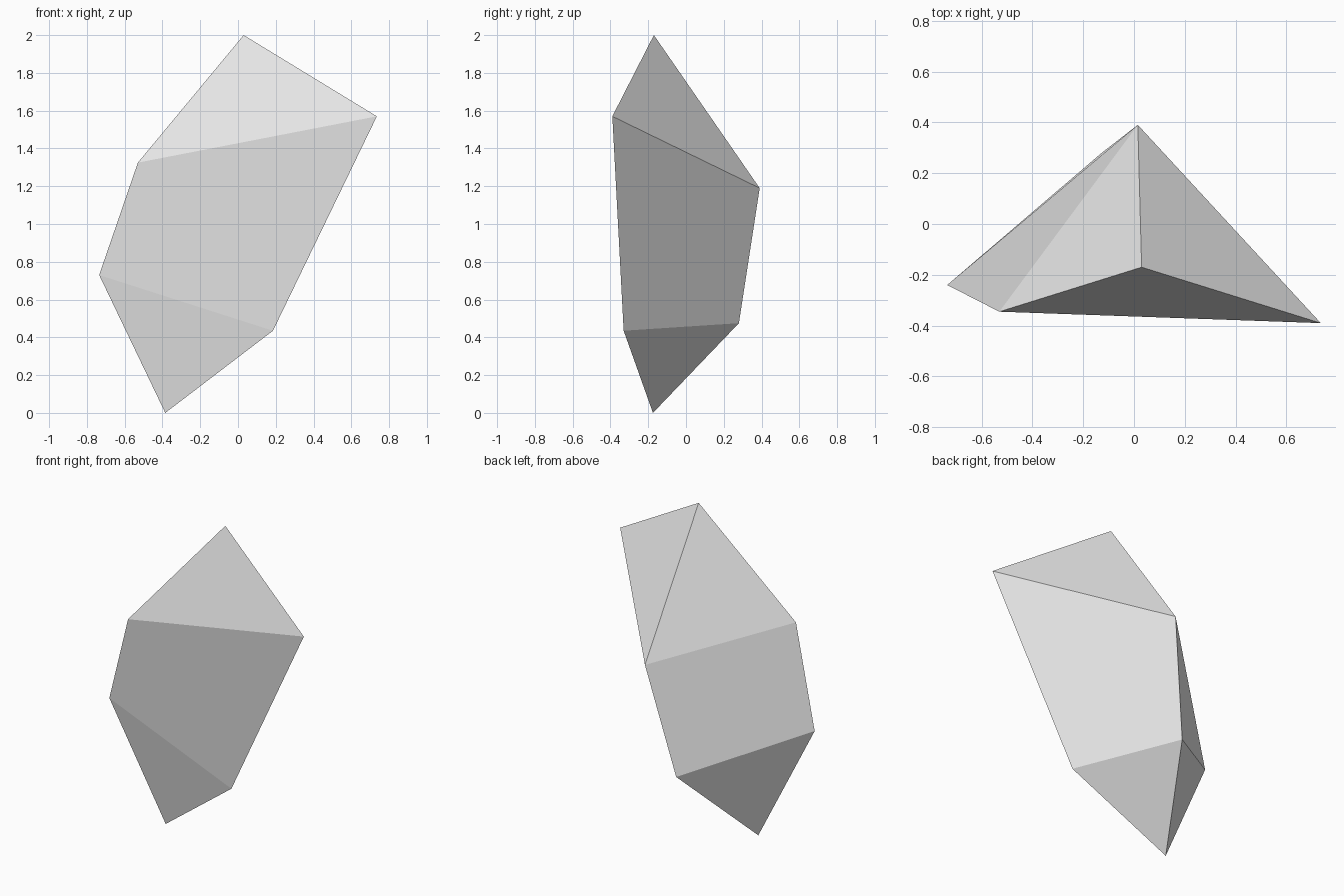
import bpy
import bmesh

cube = bpy.data.objects.get("Cube")
if cube:
    bpy.data.objects.remove(cube, do_unlink=True)

# Plain pale grey stone
stone = bpy.data.materials.new("pale grey stone")
stone.use_nodes = True
grey = (0.8, 0.8, 0.8, 1.0)
stone.diffuse_color = grey
stone.node_tree.nodes["Principled BSDF"].inputs["Base Color"].default_value = grey

# Two tips and two skewed triangular rings, counter-clockwise from the front left
top_tip = (0.03, -0.17, 2.0)
upper_ring = [(-0.53, -0.345, 1.325), (0.735, -0.39, 1.57), (0.015, 0.39, 1.19)]
lower_ring = [(-0.735, -0.24, 0.73), (0.185, -0.33, 0.435), (-0.127, 0.28, 0.475)]
bottom_tip = (-0.385, -0.175, 0.0)

bm = bmesh.new()
top = bm.verts.new(top_tip)
upper = [bm.verts.new(p) for p in upper_ring]
lower = [bm.verts.new(p) for p in lower_ring]
bottom = bm.verts.new(bottom_tip)

# Each side: a crown facet, a long body facet and a point facet
for i in range(3):
    j = (i + 1) % 3
    bm.faces.new((top, upper[i], upper[j]))
    bm.faces.new((upper[i], lower[i], lower[j], upper[j]))
    bm.faces.new((lower[i], bottom, lower[j]))

bm.normal_update()
mesh = bpy.data.meshes.new("crystal_shard")
bm.to_mesh(mesh)
bm.free()
mesh.materials.append(stone)
shard = bpy.data.objects.new("crystal_shard", mesh)
bpy.context.collection.objects.link(shard)
